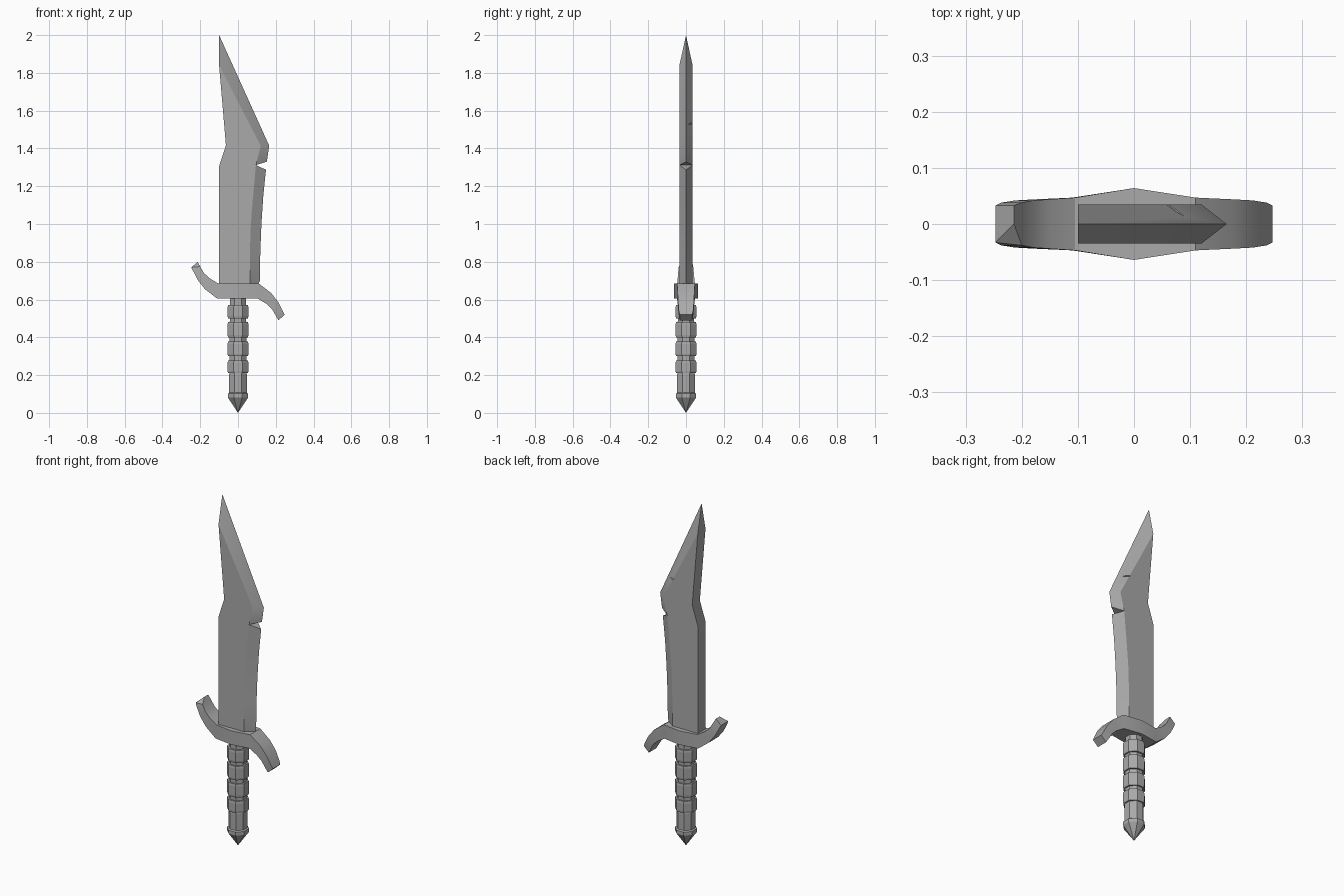
import bpy, bmesh, math
from mathutils import Vector

old = bpy.data.objects.get("Cube")
if old:
    bpy.data.objects.remove(old, do_unlink=True)

GREY = (0.4, 0.4, 0.4, 1)
metal = bpy.data.materials.new("plain grey")
metal.use_nodes = True
metal.diffuse_color = GREY
metal.node_tree.nodes["Principled BSDF"].inputs["Base Color"].default_value = GREY


def finish(bm, name, smooth=False):
    bmesh.ops.recalc_face_normals(bm, faces=bm.faces)
    mesh = bpy.data.meshes.new(name)
    bm.to_mesh(mesh)
    bm.free()
    mesh.materials.append(metal)
    obj = bpy.data.objects.new(name, mesh)
    bpy.context.collection.objects.link(obj)
    if smooth:
        bpy.ops.object.select_all(action='DESELECT')
        obj.select_set(True)
        bpy.context.view_layer.objects.active = obj
        bpy.ops.object.shade_smooth_by_angle(angle=math.radians(25))
    return obj


def lathe(name, profile, sides=8):
    """Eight-sided turned part; profile holds (half width across flats, z)."""
    bm = bmesh.new()
    rings = []
    for w, z in profile:
        r = w / math.cos(math.pi / sides)
        angles = [(i + 0.5) * 2 * math.pi / sides for i in range(sides)]
        rings.append([bm.verts.new((r * math.cos(a), r * math.sin(a), z)) for a in angles])
    for a, b in zip(rings, rings[1:]):
        for i in range(sides):
            j = (i + 1) % sides
            bm.faces.new((a[i], a[j], b[j], b[i]))
    bm.faces.new(rings[0])
    bm.faces.new(rings[-1])
    bmesh.ops.remove_doubles(bm, verts=bm.verts, dist=0.0005)
    return finish(bm, name)


# Blade: flat cheeks, flat spine, cutting edge ground to a line with a notch
HALF = 0.035
spine = [(-0.1, 1.84), (-0.064, 1.417), (-0.1, 1.306), (-0.1, 0.66)]
ridge_top = [(-0.1, 1.84), (0.12, 1.415), (0.095, 1.312)]
edge_top = [(-0.1, 2.0), (0.165, 1.415), (0.153, 1.33)]
ridge_low = [(0.095, 1.312), (0.08, 1.15), (0.068, 1.0), (0.063, 0.85), (0.063, 0.7), (0.063, 0.66)]
edge_low = [(0.148, 1.287), (0.134, 1.15), (0.124, 1.0), (0.118, 0.85), (0.116, 0.7), (0.095, 0.66)]

bm = bmesh.new()
cache = {}


def vert(p, y):
    key = (p, y)
    if key not in cache:
        cache[key] = bm.verts.new((p[0], y, p[1]))
    return cache[key]


for y in (-HALF, HALF):
    outline = ridge_top + ridge_low[1:] + spine[:0:-1]
    bm.faces.new([vert(p, y) for p in outline])
    for ridge, edge in ((ridge_top, edge_top), (ridge_low, edge_low)):
        for i in range(len(ridge) - 1):
            bm.faces.new((vert(ridge[i], y), vert(ridge[i + 1], y),
                          vert(edge[i + 1], 0), vert(edge[i], 0)))
for a, b in zip(spine, spine[1:]):
    bm.faces.new((vert(a, -HALF), vert(b, -HALF), vert(b, HALF), vert(a, HALF)))
for ridge, edge in ((ridge_top[0], edge_top[0]), (ridge_top[-1], edge_top[-1]),
                    (ridge_low[0], edge_low[0])):
    bm.faces.new((vert(ridge, -HALF), vert(ridge, HALF), vert(edge, 0)))
bm.faces.new((vert(spine[-1], -HALF), vert(ridge_low[-1], -HALF), vert(edge_low[-1], 0),
              vert(ridge_low[-1], HALF), vert(spine[-1], HALF)))
blade = finish(bm, "blade", smooth=True)

# Small nick in the back bevel
bm = bmesh.new()
for p in ((0.045, 0.04, 1.535), (0.105, 0.012, 1.525), (0.075, 0.014, 1.53),
          (0.08, 0.06, 1.55), (0.08, 0.06, 1.51)):
    bm.verts.new(p)
bmesh.ops.convex_hull(bm, input=bm.verts)
cutter = finish(bm, "nick_cutter")
cutter.hide_render = True
cutter.hide_viewport = True
cut = blade.modifiers.new("nick", 'BOOLEAN')
cut.operation = 'DIFFERENCE'
cut.solver = 'EXACT'
cut.object = cutter

# Guard: S-shaped bar, the right arm being the left one turned half round
MID = 0.645
arm = [((-0.214, 0.8), (-0.247, 0.77), 0.033), ((-0.2, 0.775), (-0.237, 0.75), 0.038),
       ((-0.18, 0.74), (-0.212, 0.702), 0.042), ((-0.15, 0.712), (-0.175, 0.655), 0.044),
       ((-0.105, 0.685), (-0.11, 0.605), 0.047)]


def turned(p):
    return (-p[0], 2 * MID - p[1])


stations = arm + [((0, 0.685), (0, 0.605), 0.064)]
stations += [(turned(low), turned(top), w) for top, low, w in reversed(arm)]
bm = bmesh.new()
rings = []
for top, low, w in stations:
    rings.append([bm.verts.new((p[0], y, p[1]))
                  for p, y in ((top, -w), (top, w), (low, w), (low, -w))])
rings[0][0].co.y = 0  # chipped corner on the raised tip
for a, b in zip(rings, rings[1:]):
    for i in range(4):
        j = (i + 1) % 4
        bm.faces.new((a[i], a[j], b[j], b[i]))
bm.faces.new(rings[0])
bm.faces.new(rings[-1])
bmesh.ops.triangulate(bm, faces=[f for f in bm.faces if rings[0][0] in f.verts])
finish(bm, "guard", smooth=True)

# Grip core, raised bands and pointed pommel
lathe("grip_core", [(0.047, 0.1), (0.047, 0.2), (0.045, 0.22), (0.043, 0.62)])
for i, (low, high) in enumerate(((0.21, 0.278), (0.3, 0.377), (0.4, 0.48), (0.5, 0.572))):
    lathe(f"grip_band_{i + 1}", [(0.053, low), (0.055, low + 0.012),
                                 (0.055, high - 0.012), (0.053, high)])
lathe("pommel", [(0.046, 0.108), (0.054, 0.102), (0.054, 0.082), (0.0001, 0.0)])
